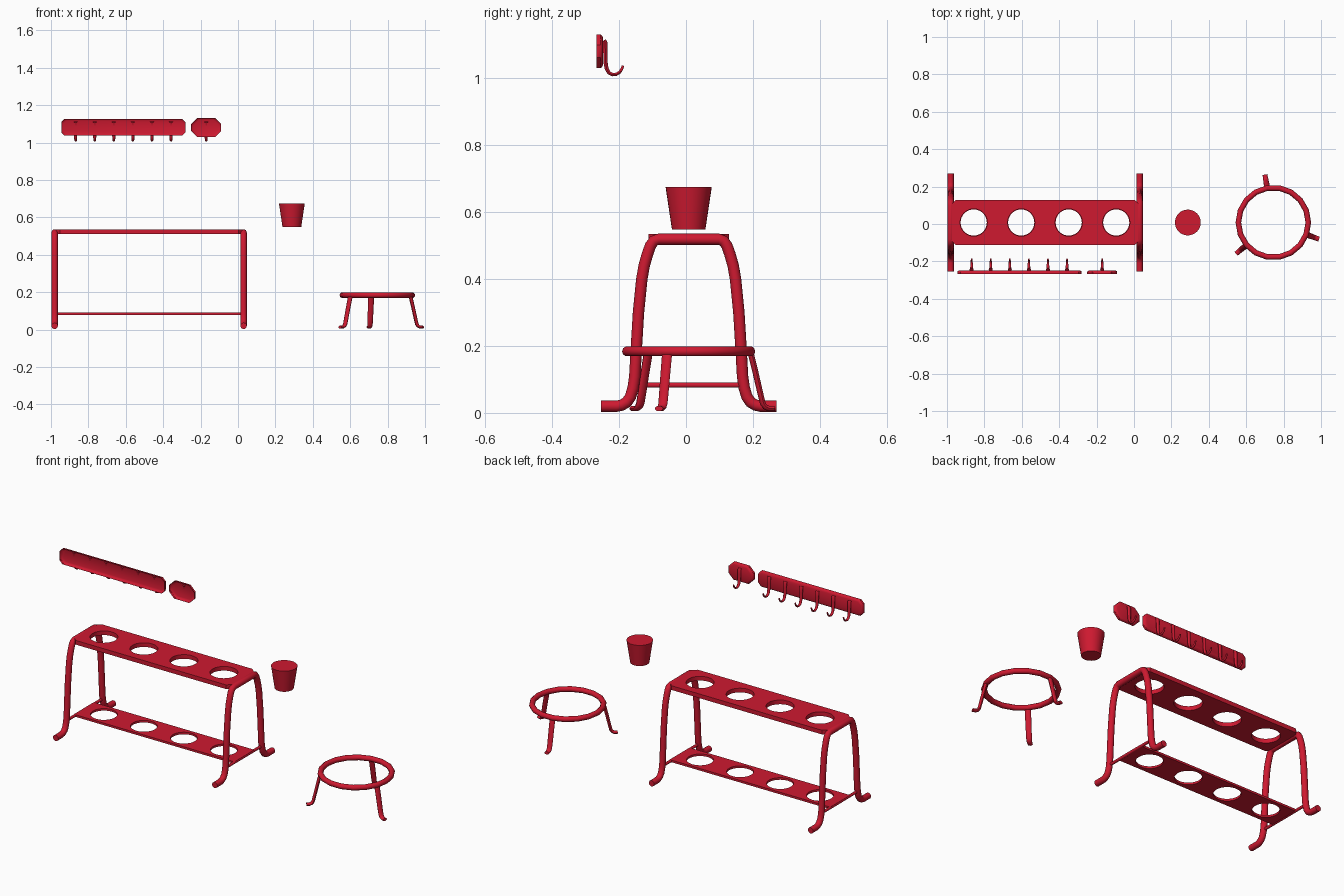
import bpy, bmesh, math
from mathutils import Vector

if "Cube" in bpy.data.objects:
    bpy.data.objects.remove(bpy.data.objects["Cube"])

RED = bpy.data.materials.new("red_paint")
RED.diffuse_color = (0.62, 0.01, 0.03, 1)
RED.use_nodes = True
RED.node_tree.nodes["Principled BSDF"].inputs["Base Color"].default_value = RED.diffuse_color
CY = 0.008


def finish(obj, smooth=True):
    obj.data.materials.clear()
    obj.data.materials.append(RED)
    bpy.ops.object.select_all(action='DESELECT')
    obj.select_set(True)
    bpy.context.view_layer.objects.active = obj
    if smooth:
        bpy.ops.object.shade_smooth_by_angle(angle=math.radians(40))
    return obj


def from_bmesh(name, bm):
    me = bpy.data.meshes.new(name)
    bm.to_mesh(me)
    bm.free()
    obj = bpy.data.objects.new(name, me)
    bpy.context.collection.objects.link(obj)
    return finish(obj)


def sweep(name, path, origin, angle, widths, thicks, sides=12):
    """Elliptical bar along (outward, z) path in a vertical plane turned to angle."""
    out = Vector((math.cos(angle), math.sin(angle), 0))
    side = Vector((-out.y, out.x, 0))
    bm = bmesh.new()
    rings, n = [], len(path)
    for i, (u, z) in enumerate(path):
        a, b = path[max(i - 1, 0)], path[min(i + 1, n - 1)]
        t = Vector((b[0] - a[0], b[1] - a[1])).normalized()
        f = i / (n - 1)
        w = widths[0] + (widths[1] - widths[0]) * f
        h = thicks[0] + (thicks[1] - thicks[0]) * f
        nrm = out * -t.y + Vector((0, 0, t.x))
        c = Vector(origin) + out * u + Vector((0, 0, z))
        rings.append([bm.verts.new(c + side * w * math.cos(k * math.tau / sides)
                                   + nrm * h * math.sin(k * math.tau / sides))
                      for k in range(sides)])
    for r, s in zip(rings, rings[1:]):
        for k in range(sides):
            j = (k + 1) % sides
            bm.faces.new((r[k], r[j], s[j], s[k]))
    bm.faces.new(rings[0])
    bm.faces.new(rings[-1])
    bmesh.ops.recalc_face_normals(bm, faces=bm.faces)
    return from_bmesh(name, bm)


def chamfered(x0, x1, y0, y1, c):
    """Rectangle outline with cut corners."""
    return [(x0 + c, y0), (x1 - c, y0), (x1, y0 + c), (x1, y1 - c),
            (x1 - c, y1), (x0 + c, y1), (x0, y1 - c), (x0, y0 + c)]


def holed_shelf(name, outline, z, half, hole_r):
    cu = bpy.data.curves.new(name, 'CURVE')
    cu.dimensions, cu.fill_mode, cu.extrude = '2D', 'BOTH', half
    loops = [outline]
    for i in range(4):
        cx = -0.857 + 0.254 * i
        loops.append([(cx + hole_r * math.cos(k * math.tau / 32),
                       CY + hole_r * math.sin(k * math.tau / 32)) for k in range(32)])
    for pts in loops:
        s = cu.splines.new('POLY')
        s.points.add(len(pts) - 1)
        for p, (x, y) in zip(s.points, pts):
            p.co = (x, y, 0, 1)
        s.use_cyclic_u = True
    obj = bpy.data.objects.new(name, cu)
    bpy.context.collection.objects.link(obj)
    obj.location.z = z
    bpy.ops.object.select_all(action='DESELECT')
    obj.select_set(True)
    bpy.context.view_layer.objects.active = obj
    bpy.ops.object.convert(target='MESH')
    return finish(bpy.context.view_layer.objects.active)


# Stand: two bent tube end frames
half = [(-.262, .02), (-.215, .02), (-.2, .023), (-.185, .032), (-.174, .048), (-.166, .075),
        (-.161, .11), (-.156, .2), (-.15, .3), (-.14, .4), (-.133, .44), (-.123, .475),
        (-.114, .5), (-.104, .514), (-.09, .519)]
frame = half + [(-y, z) for y, z in reversed(half)]
for tag, x in (("left", -0.98), ("right", 0.03)):
    sweep(tag + "_end_frame", frame, (x, CY, 0), math.pi / 2, (.017, .017), (.017, .017), 16)
    # Cross rod carrying the lower shelf
    sweep(tag + "_cross_rod", [(-.16, .083), (.16, .083)], (x, CY, 0), math.pi / 2,
          (.008, .008), (.008, .008), 10)

# Upper and lower shelves with four pot holes
holed_shelf("upper_shelf", chamfered(-.975, .025, CY - .12, CY + .12, .022), .522, .012, .073)
holed_shelf("lower_shelf", chamfered(-.985, .035, CY - .09, CY + .09, .004), .084, .006, .07)

# Pot: solid tapered cup
bpy.ops.mesh.primitive_cone_add(vertices=32, radius1=.05, radius2=.069, depth=.127,
                                location=(.288, CY, .6115))
pot = bpy.context.object
pot.name = "pot"
finish(pot)

# Round plant stand: ring and three splayed legs
bpy.ops.mesh.primitive_torus_add(major_segments=18, minor_segments=10, major_radius=.187,
                                 minor_radius=.015, location=(.745, CY, .184))
ring = bpy.context.object
ring.name = "stand_ring"
finish(ring)
leg = [(.187, .184), (.203, .12), (.217, .06), (.225, .028), (.232, .018), (.243, .013), (.26, .013)]
for i, deg in enumerate((100, 220, 340)):
    sweep(f"stand_leg_{i + 1}", leg, (.745, CY, 0), math.radians(deg), (.016, .013), (.009, .008))


def hook_plate(name, outline):
    """Open-backed shallow plate; rim rounds over into the face toward +y."""
    cx = sum(p[0] for p in outline) / len(outline)
    cz = sum(p[1] for p in outline) / len(outline)
    bm = bmesh.new()
    loops = []
    for y, inset in ((-.268, 0), (-.256, 0), (-.251, .003), (-.248, .01)):
        loops.append([bm.verts.new((x - math.copysign(inset, x - cx), y,
                                    z - math.copysign(inset, z - cz))) for x, z in outline])
    n = len(outline)
    for a, b in zip(loops, loops[1:]):
        for k in range(n):
            j = (k + 1) % n
            bm.faces.new((a[k], a[j], b[j], b[k]))
    bm.faces.new(loops[-1])
    bmesh.ops.recalc_face_normals(bm, faces=bm.faces)
    return from_bmesh(name, bm)


# Hook rails
hook_plate("long_hook_plate", chamfered(-.945, -.28, 1.037, 1.127, .018))
hook_plate("small_hook_plate", chamfered(-.25, -.09, 1.03, 1.131, .032))

# Curved, tapering hooks
hook = [(-.246, 1.113), (-.242, 1.107), (-.241, 1.08), (-.24, 1.045), (-.237, 1.028),
        (-.23, 1.016), (-.22, 1.011), (-.208, 1.012), (-.198, 1.018), (-.192, 1.027), (-.188, 1.038)]
for i, x in enumerate([-.868, -.766, -.664, -.562, -.46, -.358, -.17]):
    sweep(f"hook_{i + 1}", hook, (x, 0, 0), math.pi / 2, (.011, .004), (.0075, .004), 10)
